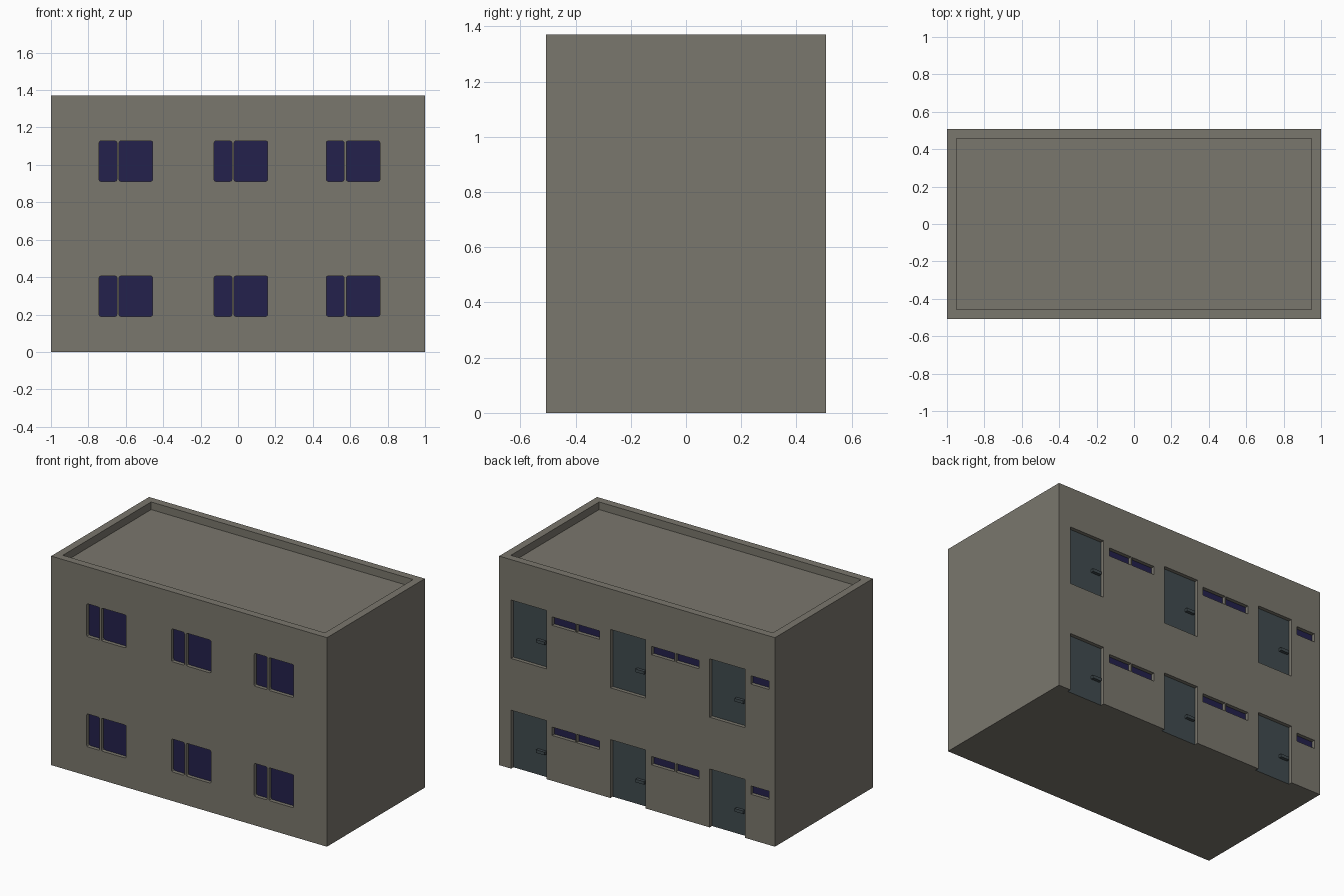
import bpy, bmesh
from mathutils import Matrix, Vector

if "Cube" in bpy.data.objects:
    bpy.data.objects.remove(bpy.data.objects["Cube"])

HX, HY, H = 1.0, 0.507, 1.37
DEPTH = 0.024          # recess of windows and doors
FLOORS = (0.0, 0.722)  # storey offsets


def material(name, rgb):
    m = bpy.data.materials.new(name)
    m.diffuse_color = (*rgb, 1)
    m.use_nodes = True
    m.node_tree.nodes["Principled BSDF"].inputs["Base Color"].default_value = m.diffuse_color
    return m


wall = material("warm grey wall", (0.195, 0.184, 0.153))
glass = material("dark blue glass", (0.017, 0.015, 0.072))
door = material("slate door", (0.052, 0.070, 0.078))


def box(bm, x0, x1, y0, y1, z0, z1, rounding=0):
    size = Vector((x1 - x0, y1 - y0, z1 - z0))
    mid = Vector((x0 + x1, y0 + y1, z0 + z1)) / 2
    mat = Matrix.Translation(mid) @ Matrix.Diagonal((*size, 1))
    verts = bmesh.ops.create_cube(bm, size=1, matrix=mat)["verts"]
    if rounding:  # round the corners seen from the front
        edges = {e for v in verts for e in v.link_edges
                 if abs(e.verts[0].co.y - e.verts[1].co.y) > 0.01}
        bmesh.ops.bevel(bm, geom=list(edges), offset=rounding, segments=2,
                        profile=0.5, affect='EDGES')


def make(name, bm, mats):
    bmesh.ops.recalc_face_normals(bm, faces=bm.faces)
    me = bpy.data.meshes.new(name)
    bm.to_mesh(me)
    bm.free()
    for m in mats:
        me.materials.append(m)
    ob = bpy.data.objects.new(name, me)
    bpy.context.collection.objects.link(ob)
    return ob


# Solid building block
bm = bmesh.new()
box(bm, -HX, HX, -HY, HY, 0, H)
building = make("building", bm, [wall, glass, door])

# Cutter for the roof well, windows and doors
cut = bmesh.new()
handles = bmesh.new()
box(cut, -0.95, 0.95, -0.457, 0.457, H - 0.05, H + 0.1)
front = (-HY - 0.1, -HY + DEPTH)
back = (HY - DEPTH, HY + 0.1)
for f in FLOORS:
    # front windows: narrow and wide pane
    for x in (-0.743, -0.128, 0.472):
        box(cut, x, x + 0.095, *front, f + 0.19, f + 0.406, 0.01)
        box(cut, x + 0.107, x + 0.287, *front, f + 0.19, f + 0.406, 0.01)
    # back doors, each followed by high slot windows
    for x in (0.913, 0.193, -0.527):
        box(cut, x - 0.255, x, *back, f if f else -0.1, f + 0.383)
        box(handles, x - 0.24, x - 0.178, HY - DEPTH - 0.002, HY - 0.004,
            f + 0.15, f + 0.17)
        slots = ((0.298, 0.466), (0.474, 0.642))
        if x < -0.5:
            slots = ((0.298, 0.43),)
        for a, b in slots:
            box(cut, x - b, x - a, *back, f + 0.297, f + 0.352)
make("door_handles", handles, [door])
cutter = make("opening_cutter", cut, [wall])
cutter.hide_render = True

# Cut the openings
mod = building.modifiers.new("openings", 'BOOLEAN')
mod.operation = 'DIFFERENCE'
mod.solver = 'EXACT'
mod.object = cutter
bpy.context.view_layer.objects.active = building
bpy.ops.object.modifier_apply(modifier=mod.name)
bpy.data.objects.remove(cutter)

# Colour recessed faces: large back ones are doors, others are glass
for p in building.data.polygons:
    p.material_index = 0
    if abs(p.normal.y) > 0.9 and abs(abs(p.center.y) - (HY - DEPTH)) < 0.003:
        p.material_index = 2 if p.center.y > 0 and p.area > 0.03 else 1
